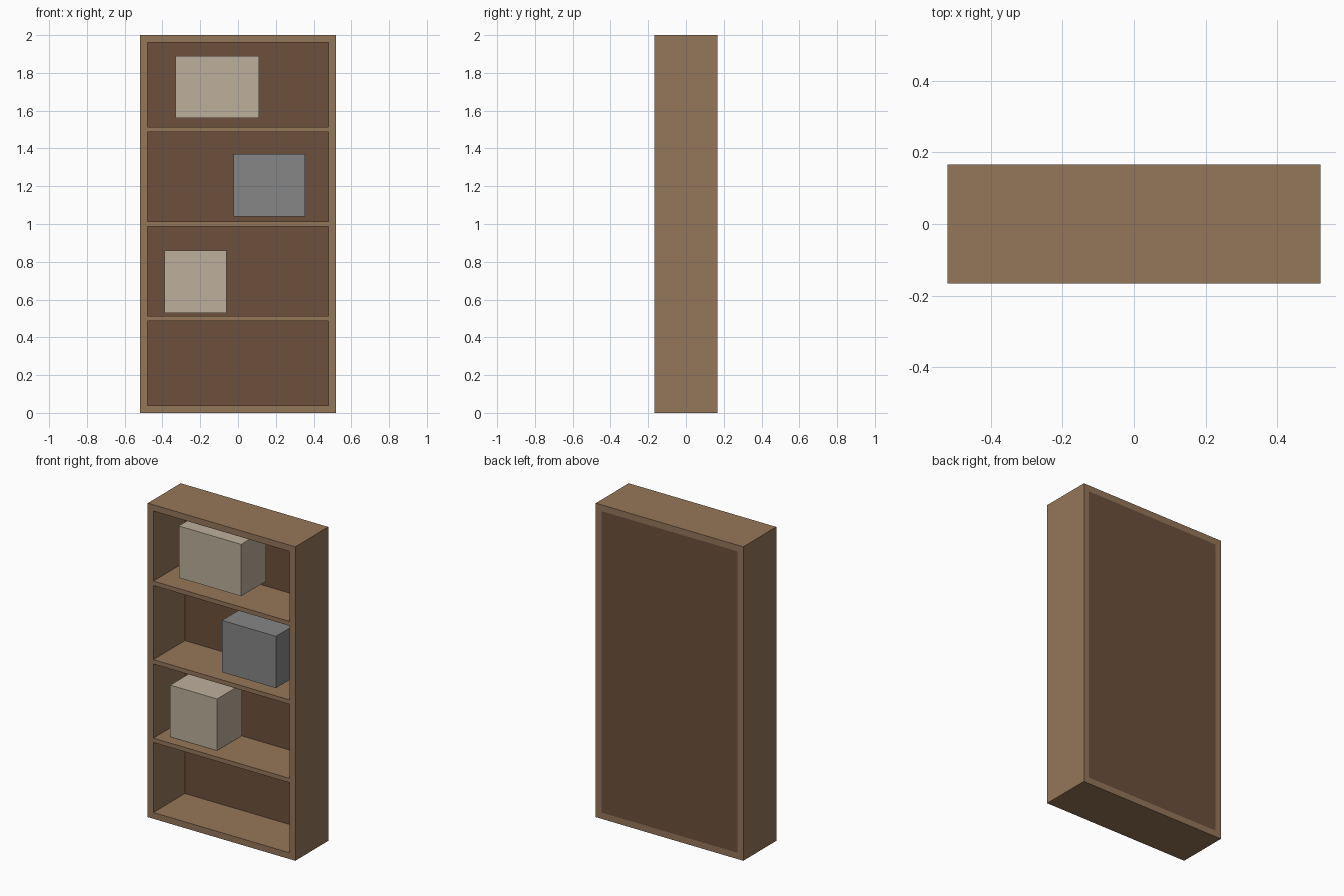
import bpy

cube = bpy.data.objects.get("Cube")
if cube:
    bpy.data.objects.remove(cube, do_unlink=True)


def material(name, color):
    mat = bpy.data.materials.new(name)
    mat.use_nodes = True
    mat.diffuse_color = (*color, 1)
    mat.node_tree.nodes["Principled BSDF"].inputs["Base Color"].default_value = (*color, 1)
    return mat


wood = material("wood", (0.30, 0.18, 0.10))
dark_wood = material("dark_wood", (0.15, 0.08, 0.045))
beige = material("beige", (0.51, 0.43, 0.33))
grey = material("grey", (0.24, 0.24, 0.24))


def box(name, mat, x, y, z):
    """Add a box from its (low, high) extents along each axis."""
    bpy.ops.mesh.primitive_cube_add(size=1, location=[sum(r) / 2 for r in (x, y, z)])
    obj = bpy.context.object
    obj.name = name
    obj.scale = [hi - lo for lo, hi in (x, y, z)]
    bpy.ops.object.transform_apply(location=False, rotation=False, scale=True)
    obj.data.materials.append(mat)


W, D, H = 0.52, 0.166, 2.0   # half width, half depth, height
T = 0.04                     # frame board thickness
INNER = W - T
BACK = D - 0.015             # inner face of the back panel

# Outer frame
box("left_side", wood, (INNER, W), (-D, D), (0, H))
box("right_side", wood, (-W, -INNER), (-D, D), (0, H))
box("bottom_board", wood, (-INNER, INNER), (-D, D), (0, T))
box("top_board", wood, (-INNER, INNER), (-D, D), (H - T, H))

# Back panel, set into the frame
box("back_panel", dark_wood, (-INNER, INNER), (BACK, D), (T, H - T))

# Shelves
for i, z in enumerate((0.5, 1.0, 1.5)):
    box(f"shelf_{i + 1}", wood, (-INNER, INNER), (-D, BACK), (z - 0.014, z + 0.014))

# Storage boxes
DEPTH = (-0.125, 0.125)
box("lower_box", beige, (-0.39, -0.06), DEPTH, (0.53, 0.86))
box("middle_box", grey, (-0.025, 0.355), DEPTH, (1.04, 1.37))
box("upper_box", beige, (-0.33, 0.11), DEPTH, (1.56, 1.89))
